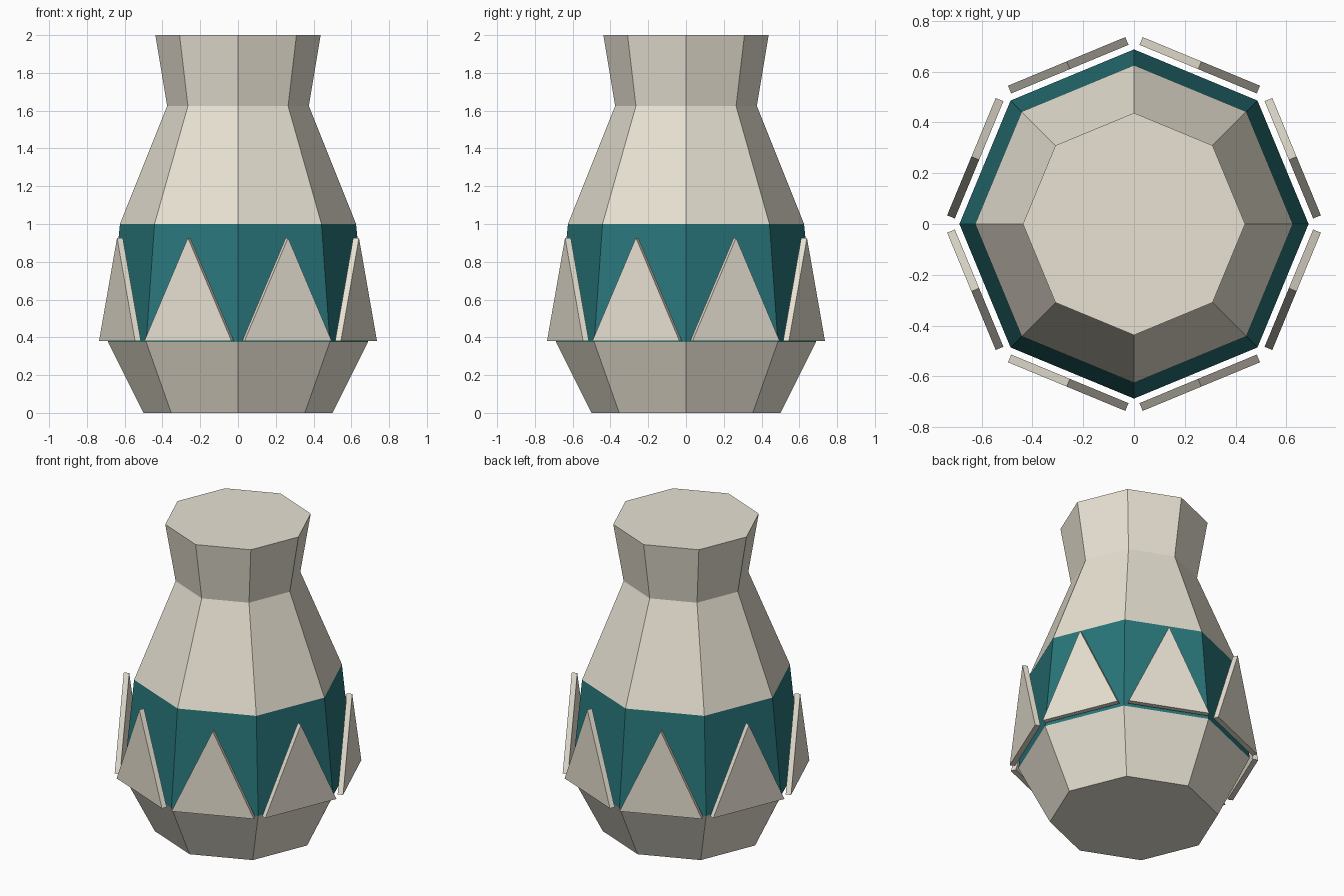
import bpy, bmesh
from math import cos, sin, pi
from mathutils import Matrix

if "Cube" in bpy.data.objects:
    bpy.data.objects.remove(bpy.data.objects["Cube"])

SIDES = 8


def material(name, color):
    mat = bpy.data.materials.new(name)
    mat.diffuse_color = (*color, 1.0)
    mat.use_nodes = True
    mat.node_tree.nodes["Principled BSDF"].inputs["Base Color"].default_value = mat.diffuse_color
    return mat


def finish(name, bm, mats):
    bmesh.ops.recalc_face_normals(bm, faces=bm.faces[:])
    mesh = bpy.data.meshes.new(name)
    bm.to_mesh(mesh)
    bm.free()
    for mat in mats:
        mesh.materials.append(mat)
    obj = bpy.data.objects.new(name, mesh)
    bpy.context.collection.objects.link(obj)
    return obj


cream = material("cream", (0.81, 0.76, 0.65))
teal = material("teal", (0.022, 0.18, 0.195))

# Vase body: octagonal rings (radius, height), teal band between rings 1 and 2
profile = [(0.50, 0.0), (0.6875, 0.375), (0.625, 1.0), (0.375, 1.625), (0.4375, 2.0)]
bm = bmesh.new()
rings = [[bm.verts.new((r * cos(2 * pi * i / SIDES), r * sin(2 * pi * i / SIDES), z))
          for i in range(SIDES)] for r, z in profile]
for level, (low, high) in enumerate(zip(rings, rings[1:])):
    for i in range(SIDES):
        j = (i + 1) % SIDES
        face = bm.faces.new((low[i], low[j], high[j], high[i]))
        face.material_index = 1 if level == 1 else 0
bm.faces.new(rings[0][::-1])
bm.faces.new(rings[-1])
finish("vase_body", bm, [cream, teal])

# Triangular plates: one upright prism floating in front of each band face
inner, outer, half_width = 0.66, 0.693, 0.25
outline = [(-half_width, 0.38), (half_width, 0.38), (0.0, 0.927)]
for k in range(SIDES):
    bm = bmesh.new()
    back = bm.faces.new([bm.verts.new((inner, y, z)) for y, z in outline])
    extruded = bmesh.ops.extrude_face_region(bm, geom=[back], use_keep_orig=True)
    front = [v for v in extruded["geom"] if isinstance(v, bmesh.types.BMVert)]
    bmesh.ops.translate(bm, verts=front, vec=(outer - inner, 0, 0))
    bm.transform(Matrix.Rotation(2 * pi * (k + 0.5) / SIDES, 4, "Z"))
    finish(f"triangle_plate_{k + 1}", bm, [cream])
